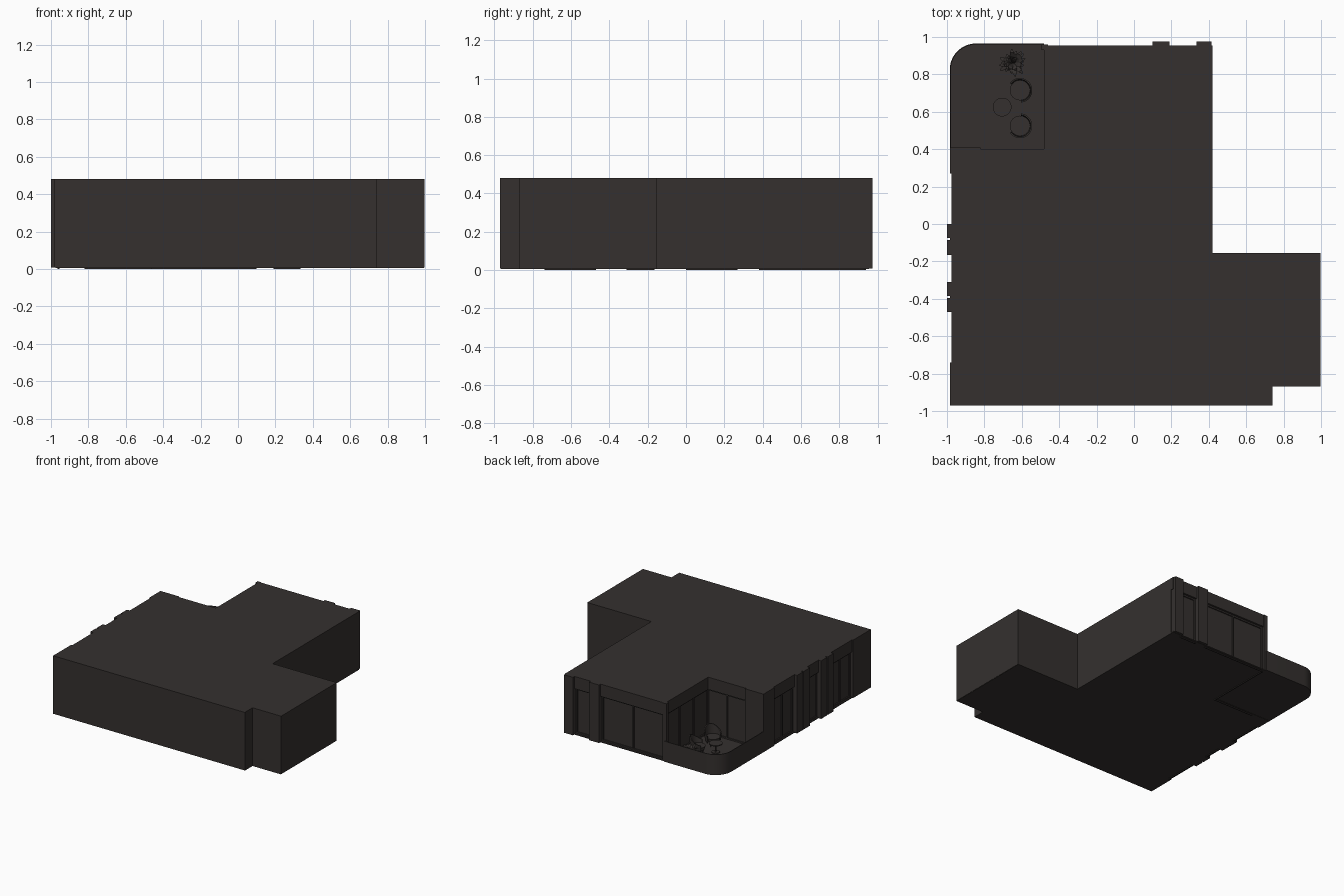
import bpy, bmesh, math, random
from mathutils import Vector, Matrix

if "Cube" in bpy.data.objects:
    bpy.data.objects.remove(bpy.data.objects["Cube"])

random.seed(4)
DARK = bpy.data.materials.new("dark_finish")
DARK.diffuse_color = (0.035, 0.03, 0.028, 1)
DARK.use_nodes = True
DARK.node_tree.nodes["Principled BSDF"].inputs["Base Color"].default_value = DARK.diffuse_color
TOP, HEAD, FLOOR = 0.48, 0.38, 0.008


def finish(name, bm, smooth=False):
    bmesh.ops.recalc_face_normals(bm, faces=bm.faces)
    me = bpy.data.meshes.new(name)
    bm.to_mesh(me)
    bm.free()
    ob = bpy.data.objects.new(name, me)
    bpy.context.collection.objects.link(ob)
    me.materials.append(DARK)
    if smooth:
        bpy.ops.object.select_all(action='DESELECT')
        ob.select_set(True)
        bpy.context.view_layer.objects.active = ob
        bpy.ops.object.shade_smooth_by_angle(angle=math.radians(35))
    return ob


def prism(name, pts, z0, z1, smooth=False):
    bm = bmesh.new()
    f = bm.faces.new([bm.verts.new((x, y, z0)) for x, y in pts])
    r = bmesh.ops.extrude_face_region(bm, geom=[f])
    vs = [g for g in r['geom'] if isinstance(g, bmesh.types.BMVert)]
    bmesh.ops.translate(bm, verts=vs, vec=(0, 0, z1 - z0))
    if not any(len(g.verts) == len(pts) and abs(g.calc_center_median().z - z0) < 1e-6 for g in bm.faces):
        bm.faces.new([v for v in bm.verts if v not in vs])
    return finish(name, bm, smooth)


def box(name, x0, x1, y0, y1, z0, z1):
    return prism(name, [(x0, y0), (x1, y0), (x1, y1), (x0, y1)], z0, z1)


def cone(bm, r1, r2, z0, z1, n=24, x=0, y=0):
    bmesh.ops.create_cone(bm, cap_ends=True, segments=n, radius1=r1, radius2=r2, depth=z1 - z0,
                          matrix=Matrix.Translation((x, y, (z0 + z1) / 2)))


def window(name, axis, glass, out, a, b, panes):
    """Framed window on the plane axis=glass, spanning a..b, facing out (+1/-1)."""
    w, d = 0.012, 0.009

    def bar(part, s0, s1, z0, z1):
        lo, hi = sorted((glass, glass + out * d))
        if axis == 'x':
            box(name + part, lo, hi, s0, s1, z0, z1)
        else:
            box(name + part, s0, s1, lo, hi, z0, z1)
    bar("_sill", a, b, 0, 0.025)
    bar("_head", a, b, HEAD - w, HEAD)
    for i in range(panes + 1):
        c = a + w / 2 + (b - a - w) * i / panes
        bar("_mullion_%d" % i, c - w / 2, c + w / 2, 0.025, HEAD - w)


# Building shell: recessed core, floor slab, and roof with window headers
def outline(left, back, bx, by):
    return [(left, -0.965), (0.74, -0.965), (0.74, -0.87), (0.995, -0.87), (0.995, -0.155),
            (0.42, -0.155), (0.42, back), (bx, back), (bx, by), (left, by)]


prism("core_with_glazing", outline(-0.955, 0.93, -0.46, 0.38), FLOOR, HEAD)
prism("floor_slab", outline(-0.975, 0.955, -0.48, 0.40), FLOOR - 0.002, 0.014)
prism("roof_and_headers", outline(-0.975, 0.955, -0.48, 0.40), HEAD, TOP)

# Solid outer walls
box("front_wall", -0.985, 0.74, -0.97, -0.955, FLOOR, TOP)
box("right_wall", 0.985, 0.997, -0.87, -0.155, FLOOR, TOP)
box("left_front_wall", -0.985, -0.94, -0.97, -0.74, FLOOR, TOP)
box("left_back_wall", -0.985, -0.82, 0.27, 0.41, FLOOR, TOP)
box("balcony_corner_post", -0.495, -0.46, 0.93, 0.96, FLOOR, TOP)

# Projecting piers
for i, (a, b) in enumerate([(-0.47, -0.395), (-0.385, -0.31), (-0.165, -0.085), (-0.075, 0.0)]):
    box("left_pier_%d" % i, -1.0, -0.94, a, b, FLOOR, TOP)
for i in (0, 1):
    box("left_pier_infill_%d" % i, -0.985, -0.94, (-0.40, -0.09)[i], (-0.38, -0.07)[i], FLOOR, TOP)
for i, (a, b) in enumerate([(0.10, 0.19), (0.335, 0.415)]):
    box("back_pier_%d" % i, a, b, 0.92, 0.975, FLOOR, TOP)

# Windows and sliding doors
window("left_window_front", 'x', -0.955, -1, -0.74, -0.47, 2)
window("left_window_middle", 'x', -0.955, -1, -0.31, -0.165, 1)
window("left_window_back", 'x', -0.955, -1, 0.0, 0.27, 2)
window("back_window_wide", 'y', 0.93, 1, -0.46, 0.10, 2)
window("back_window_narrow", 'y', 0.93, 1, 0.19, 0.335, 1)
window("balcony_side_door", 'x', -0.46, -1, 0.38, 0.93, 3)
window("balcony_door", 'y', 0.38, 1, -0.82, -0.46, 2)


# Balcony floor and thin curved parapet
def edge(inset, n=14):
    r, x0, y1 = 0.14 - inset, -0.985 + inset, 0.965 - inset
    arc = [(x0 + r - r * math.cos(t), y1 - r + r * math.sin(t))
           for t in [math.pi / 2 * i / n for i in range(n + 1)]]
    return [(x0, 0.405)] + arc + [(-0.48, y1)]


prism("balcony_floor", edge(0.002) + [(-0.48, 0.40), (-0.98, 0.40)], FLOOR, 0.016, True)
prism("balcony_parapet", edge(0) + edge(0.006)[::-1], FLOOR, 0.175, True)


# Lounge chairs: rounded seat, wrapped back shell, splayed legs
def chair(name, x, y, turn):
    bm = bmesh.new()
    cone(bm, 0.048, 0.054, 0.055, 0.08)
    n, rings = 20, []
    for i in range(n + 1):
        t = math.radians(-115 + 230 * i / n)
        h = 0.105 + 0.055 * max(0, math.cos(t * 0.8)) ** 1.5
        rings.append([bm.verts.new((r * math.cos(t), r * math.sin(t), z))
                      for r, z in [(0.052, 0.05), (0.058, 0.05), (0.066, h), (0.058, h)]])
    for p, q in zip(rings, rings[1:]):
        for k in range(4):
            bm.faces.new((p[k], p[(k + 1) % 4], q[(k + 1) % 4], q[k]))
    bm.faces.new(rings[0])
    bm.faces.new(rings[-1][::-1])
    for sx in (-1, 1):
        for sy in (-1, 1):
            cone(bm, 0.003, 0.004, 0.016, 0.057, 8, sx * 0.032, sy * 0.032)
    ob = finish(name, bm, True)
    ob.location = (x, y, 0)
    ob.rotation_euler.z = math.radians(turn)


chair("lounge_chair_back", -0.61, 0.715, 30)
chair("lounge_chair_front", -0.61, 0.525, -30)

# Side table
bm = bmesh.new()
cone(bm, 0.05, 0.05, 0.085, 0.092, 32)
cone(bm, 0.006, 0.006, 0.02, 0.085, 12)
cone(bm, 0.03, 0.03, 0.016, 0.021, 24)
finish("side_table", bm, True).location = (-0.705, 0.625, 0)

# Potted plant: tapered pot and arching leaves
bm = bmesh.new()
cone(bm, 0.022, 0.03, 0.016, 0.07, 20)
finish("plant_pot", bm, True).location = (-0.65, 0.86, 0)
bm = bmesh.new()
for i in range(26):
    a = i * 2.4
    reach, rise = random.uniform(0.03, 0.082), random.uniform(0.03, 0.09)
    u, s = Vector((math.cos(a), math.sin(a), 0)), Vector((-math.sin(a), math.cos(a), 0))
    prev = None
    for k in range(5):
        t = k / 4
        c = u * reach * t + Vector((0, 0, 0.065 + rise * math.sin(t * 2.0)))
        w = 0.002 + 0.011 * math.sin(math.pi * min(t * 0.95 + 0.02, 1))
        cur = [bm.verts.new(c - s * w), bm.verts.new(c + s * w)]
        if prev:
            bm.faces.new((prev[0], prev[1], cur[1], cur[0]))
        prev = cur
finish("plant_leaves", bm).location = (-0.65, 0.86, 0)
